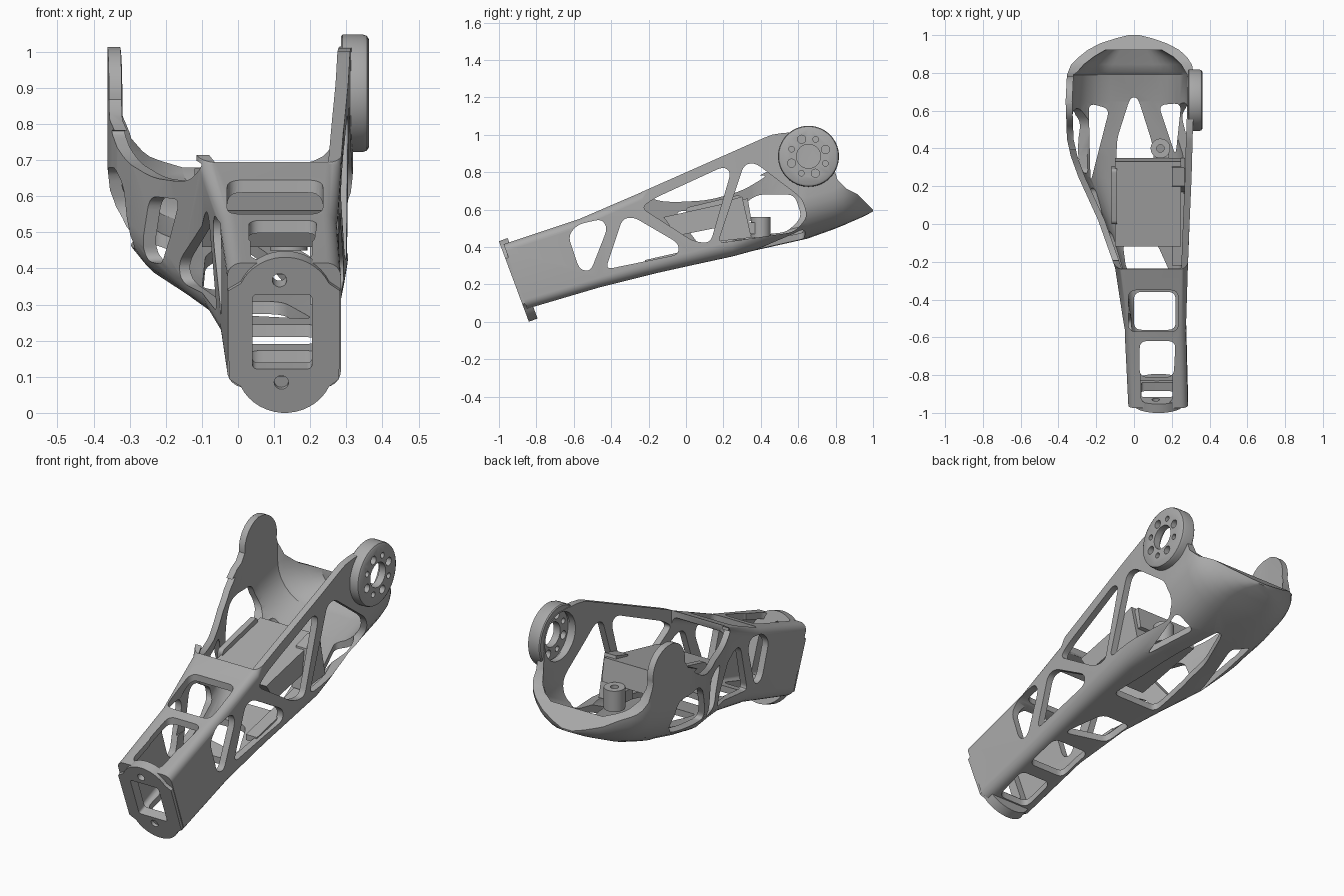
import bpy, bmesh, math
from mathutils import Vector

if "Cube" in bpy.data.objects:
    bpy.data.objects.remove(bpy.data.objects["Cube"])

grey = bpy.data.materials.new("plain grey")
grey.use_nodes = True
grey.diffuse_color = (0.4, 0.4, 0.4, 1)
grey.node_tree.nodes["Principled BSDF"].inputs["Base Color"].default_value = (0.4, 0.4, 0.4, 1)


def skin(name, rings):
    """Solid through a list of equal-length closed rings."""
    bm = bmesh.new()
    rows = [[bm.verts.new(p) for p in ring] for ring in rings]
    n = len(rows[0])
    for a, b in zip(rows, rows[1:]):
        for i in range(n):
            j = (i + 1) % n
            bm.faces.new((a[i], a[j], b[j], b[i]))
    bm.faces.new(rows[0][::-1])
    bm.faces.new(rows[-1])
    bmesh.ops.recalc_face_normals(bm, faces=bm.faces)
    mesh = bpy.data.meshes.new(name)
    bm.to_mesh(mesh)
    bm.free()
    mesh.materials.append(grey)
    ob = bpy.data.objects.new(name, mesh)
    bpy.context.collection.objects.link(ob)
    return ob


def side(p, d):
    return (d, p[0], p[1])


def plan(p, d):
    return (p[0], p[1], d)


def tilted(p, d):
    return (p[0], -0.84 - 0.349 * p[1] + 0.937 * d, 0.937 * p[1] + 0.349 * d)


def prism(name, pts, to3d, lo, hi):
    return skin(name, [[to3d(p, d) for p in pts] for d in (lo, hi)])


def circle(cx, cy, r, n=40, a0=0, a1=360):
    full = a1 - a0 == 360
    steps = n if full else n - 1
    return [(cx + r * math.cos(math.radians(a0 + (a1 - a0) * i / steps)),
             cy + r * math.sin(math.radians(a0 + (a1 - a0) * i / steps))) for i in range(n)]


def rounded(pts, r=0.04, n=6):
    """Polygon with each corner replaced by a smooth curve."""
    out = []
    pts = [Vector(p) for p in pts]
    for i, p in enumerate(pts):
        ends = []
        for q in (pts[i - 1], pts[(i + 1) % len(pts)]):
            e = q - p
            ends.append(p + e.normalized() * min(r, e.length * 0.45))
        a, b = ends
        for k in range(n + 1):
            t = k / n
            out.append(tuple(a * (1 - t) ** 2 + p * (2 * t * (1 - t)) + b * t * t))
    return out


def boolean(ob, tool, op="DIFFERENCE"):
    mod = ob.modifiers.new("cut", "BOOLEAN")
    mod.operation, mod.object, mod.solver = op, tool, "EXACT"
    bpy.context.view_layer.objects.active = ob
    bpy.ops.object.modifier_apply(modifier=mod.name)
    bpy.data.objects.remove(tool)


def section(s, seg=8):
    """Rounded section between a top point and a bottom point of the side profile."""
    yt, zt, yb, zb, xl, xr, rl, rr = s
    h = math.hypot(yt - yb, zt - zb)
    ring = []
    rt = min(0.04, (xr - xl) * 0.4)
    for cx, cv, r, a in ((xl + rl, rl, rl, 180), (xr - rr, rr, rr, 270),
                         (xr - rt, h - rt, rt, 0), (xl + rt, h - rt, rt, 90)):
        for x, v in circle(cx, cv, r, seg, a, a + 90):
            t = v / h
            ring.append((x, yb + (yt - yb) * t, zb + (zt - zb) * t))
    return ring


# Closed wrist stations: top y, z, bottom y, z, left and right x, lower corner radii
stations = [
    (-0.975, 0.415, -0.85, 0.07, -0.03, 0.285, 0.05, 0.05),
    (-0.57, 0.55, -0.46, 0.185, -0.05, 0.275, 0.07, 0.05),
    (-0.24, 0.692, -0.16, 0.26, -0.10, 0.285, 0.08, 0.06),
]
# Open stations with a level top: y, bottom z, left and right x, lower corner radii
for y, z, xl, xr, rl, rr in (
        (0.02, 0.30, -0.19, 0.295, 0.13, 0.07), (0.25, 0.35, -0.295, 0.305, 0.17, 0.08),
        (0.36, 0.38, -0.335, 0.308, 0.20, 0.11), (0.45, 0.40, -0.355, 0.31, 0.22, 0.15),
        (0.65, 0.445, -0.362, 0.318, 0.24, 0.22), (0.79, 0.495, -0.355, 0.316, 0.23, 0.21),
        (0.84, 0.515, -0.335, 0.308, 0.21, 0.20), (0.88, 0.533, -0.30, 0.285, 0.19, 0.18),
        (0.92, 0.55, -0.25, 0.245, 0.16, 0.16), (0.955, 0.566, -0.19, 0.185, 0.12, 0.12),
        (0.985, 0.582, -0.105, 0.105, 0.08, 0.08), (1.0, 0.59, -0.04, 0.04, 0.035, 0.035)):
    stations.append((y, 1.1, y, z, xl, xr, rl, rr))
T = 0.035


def inset(s, top=None):
    yt, zt, yb, zb, xl, xr, rl, rr = s
    back = 0.035 if yb > 0.83 else 0
    yt, yb = yt - back, yb - back
    zt = zt - T
    if top:
        yt = yb = yb if yb > 0 else -0.235
        zt = top
    return (yt, zt, yb, zb + T, xl + T, xr - T, max(rl - T, 0.012), max(rr - T, 0.012))


# Hollow arm shell
shell = skin("arm_shell", [section(s) for s in stations])
outline = [(-1.1, -0.1), (1.1, -0.1), (1.1, 0.51), (1.0, 0.6), (0.92, 0.68), (0.86, 0.71), (0.81, 0.76)]
outline += circle(0.65, 0.88, 0.134, 14, -12, 80)
outline += [(0.60, 1.014), (0.52, 1.01), (0.46, 1.0), (0.42, 0.985), (-0.24, 0.693), (-0.44, 0.606),
            (-0.57, 0.553), (-0.95, 0.425), (-1.1, 0.37)]
boolean(shell, prism("outline", outline, side, -0.6, 0.6), "INTERSECT")
inner = [inset(s) for s in stations[:-2]]
f = inner[0]
inner.insert(0, (f[0] - 0.19, f[1] - 0.07, f[2] - 0.19, f[3] - 0.07) + f[4:])
boolean(shell, skin("hollow", [section(s) for s in inner]))
boolean(shell, skin("open_top", [section(inset(s, 1.5)) for s in stations[2:-2]]))

# Dipped rim of the side with the plain upright
dip = rounded([(0.45, 0.79), (0.3, 0.70), (0.12, 0.65), (-0.05, 0.64), (-0.15, 0.645), (-0.25, 0.69)], 0.06)
dip = [(-0.25, 1.2), (0.64, 1.2)] + circle(0.65, 0.88, 0.133, 14, 95, 185) + [(0.49, 0.83)] + dip
boolean(shell, prism("rim_cut", dip, side, -0.6, -0.02))

# Side windows: the first two go through both walls
front_windows = [
    [(-0.63, 0.46), (-0.58, 0.52), (-0.45, 0.55), (-0.42, 0.50), (-0.51, 0.27), (-0.57, 0.28)],
    [(-0.43, 0.28), (-0.34, 0.55), (-0.28, 0.56), (-0.04, 0.42), (-0.04, 0.36)],
]
right_windows = [
    [(-0.24, 0.61), (-0.17, 0.66), (0.20, 0.83), (0.24, 0.80), (0.13, 0.42), (0.04, 0.43)],
    [(0.17, 0.42), (0.31, 0.84), (0.37, 0.85), (0.62, 0.66), (0.65, 0.56), (0.58, 0.48)],
]
left_windows = [
    [(-0.06, 0.59), (0.14, 0.60), (0.20, 0.42), (0.07, 0.41)],
    [(0.26, 0.45), (0.31, 0.63), (0.38, 0.68), (0.58, 0.68), (0.62, 0.56), (0.54, 0.48)],
]
for wins, lo, hi in ((front_windows, -0.6, 0.6), (right_windows, 0.2, 0.6), (left_windows, -0.6, -0.1)):
    for pts in wins:
        boolean(shell, prism("window", rounded(pts), side, lo, hi))

# Top windows near the wrist
for x0, x1, y0, y1 in ((0.035, 0.205, -0.95, -0.64), (-0.03, 0.235, -0.57, -0.35)):
    pts = [(x0, y0), (x1, y0), (x1, y1), (x0, y1)]
    boolean(shell, prism("window", rounded(pts, 0.045), plan, 0.36, 0.9))

# Floor windows
floor_windows = [
    [(0.03, -0.81), (0.21, -0.81), (0.22, -0.62), (0.03, -0.62)],
    [(0.0, -0.56), (0.22, -0.56), (0.22, -0.36), (0.0, -0.36)],
    [(-0.04, -0.25), (0.21, -0.3), (0.12, -0.1), (-0.06, -0.1)],
    [(-0.10, 0.05), (0.18, 0.05), (0.09, 0.45), (0.02, 0.67), (-0.02, 0.67), (-0.09, 0.45)],
    [(-0.23, 0.22), (-0.13, 0.61), (-0.24, 0.64)],
    [(0.22, 0.36), (0.25, 0.64), (0.13, 0.63)],
]
for pts in floor_windows:
    boolean(shell, prism("window", rounded(pts, 0.04), plan, -0.1, 0.56))

# Wrist flange with its opening and bolt holes
pts = circle(0.13, 0.135, 0.135, 16, 205, 335) + [(0.28, 0.10), (0.283, 0.36)]
pts += circle(0.13, 0.325, 0.135, 16, 25, 155) + [(-0.028, 0.36), (-0.025, 0.10)]
flange = prism("wrist_flange", pts, tilted, 0, 0.05)
opening = rounded([(0.04, 0.13), (0.205, 0.13), (0.205, 0.35), (0.04, 0.35)], 0.015)
for hole in (opening, circle(0.12, 0.09, 0.02, 20), circle(0.115, 0.392, 0.02, 20)):
    boolean(flange, prism("hole", hole, tilted, -0.1, 0.2))

# Joint disc, recessed on its inner side, with a ring of holes
CY, CZ = 0.655, 0.885
boolean(shell, prism("recess", circle(CY, CZ, 0.125), side, 0.2, 0.5))
rings = [[side(p, x) for p in circle(CY, CZ, r, 56)]
         for x, r in ((0.285, 0.158), (0.29, 0.163), (0.345, 0.163), (0.357, 0.159), (0.363, 0.148))]
disc = skin("joint_disc", rings)
boolean(disc, prism("recess", circle(CY, CZ, 0.13), side, 0.2, 0.325))
boolean(disc, prism("hole", circle(CY, CZ, 0.064), side, 0.2, 0.5))
for i in range(8):
    a = math.radians(22 + 45 * i)
    hole = circle(CY + 0.098 * math.cos(a), CZ + 0.098 * math.sin(a), 0.022 if i % 2 == 0 else 0.015, 16)
    boolean(disc, prism("hole", hole, side, 0.2, 0.5))

# Motor tray inside the arm
tray = prism("motor_tray", [(-0.12, 0.56), (-0.05, 0.46), (0.35, 0.54), (0.33, 0.66)], side, -0.10, 0.25)
cheek = prism("tray_cheek", rounded([(0.0, 0.5), (0.31, 0.56), (0.29, 0.68), (0.0, 0.61)], 0.02),
              side, -0.12, -0.09)
bracket = prism("tray_bracket", [(0.17, 0.43), (0.35, 0.45), (0.30, 0.67), (0.2, 0.64)], side, 0.2, 0.268)
rail = prism("tray_rail", [(-0.22, 0.30), (0.22, 0.40), (0.22, 0.43), (-0.22, 0.33)], side, 0.2, 0.265)

# Pivot boss behind the tray
boss = prism("pivot_boss", circle(0.14, 0.40, 0.052, 32), plan, 0.45, 0.56)
boolean(boss, prism("hole", circle(0.14, 0.40, 0.02, 20), plan, 0.3, 0.7))
link = prism("boss_link", [(0.10, 0.30), (0.19, 0.30), (0.185, 0.37), (0.105, 0.37)], plan, 0.47, 0.53)

# Soft shading with sharp edges kept
bpy.ops.object.select_all(action="DESELECT")
for ob in (shell, flange, disc, tray, cheek, bracket, rail, boss, link):
    ob.select_set(True)
bpy.context.view_layer.objects.active = shell
bpy.ops.object.shade_smooth_by_angle(angle=math.radians(32))
